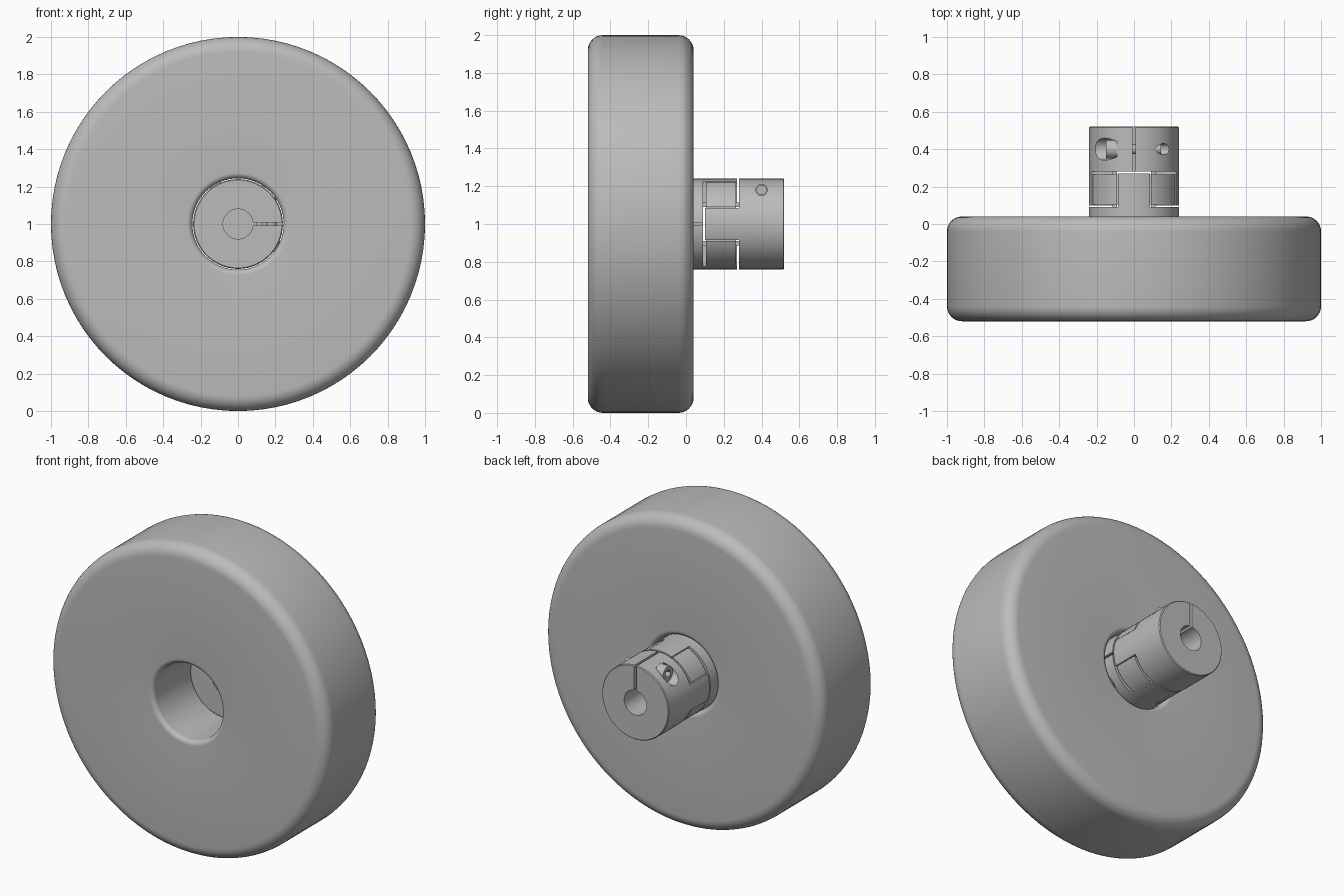
import bpy, bmesh
from math import pi, sin, cos
from mathutils import Matrix, Vector

if "Cube" in bpy.data.objects:
    bpy.data.objects.remove(bpy.data.objects["Cube"], do_unlink=True)

grey = bpy.data.materials.new("plain_grey")
grey.use_nodes = True
GREY = (0.5, 0.5, 0.5, 1)
grey.diffuse_color = GREY
grey.node_tree.nodes["Principled BSDF"].inputs["Base Color"].default_value = GREY


def lathe(name, profile, sides):
    """Closed (radius, y) profile turned around the y axis."""
    bm = bmesh.new()
    rings = []
    for i in range(sides):
        a = 2 * pi * i / sides
        rings.append([bm.verts.new((r * cos(a), y, r * sin(a))) for r, y in profile])
    n = len(profile)
    for i in range(sides):
        a, b = rings[i], rings[(i + 1) % sides]
        for j in range(n):
            k = (j + 1) % n
            bm.faces.new((a[j], a[k], b[k], b[j]))
    bmesh.ops.recalc_face_normals(bm, faces=bm.faces[:])
    mesh = bpy.data.meshes.new(name)
    bm.to_mesh(mesh)
    bm.free()
    ob = bpy.data.objects.new(name, mesh)
    bpy.context.collection.objects.link(ob)
    return ob


def box(name, low, high):
    low, high = Vector(low), Vector(high)
    bpy.ops.mesh.primitive_cube_add(size=1, location=(low + high) / 2)
    ob = bpy.context.object
    ob.name = name
    ob.scale = high - low
    return ob


def rod(name, radius, start, end, y=0, z=0, sides=32):
    """Cylinder along x."""
    bpy.ops.mesh.primitive_cylinder_add(vertices=sides, radius=radius, depth=end - start,
                                        location=((start + end) / 2, y, z), rotation=(0, pi / 2, 0))
    ob = bpy.context.object
    ob.name = name
    return ob


def combine(ob, tool, operation="DIFFERENCE"):
    mod = ob.modifiers.new("shape", "BOOLEAN")
    mod.object, mod.operation, mod.solver = tool, operation, "EXACT"
    bpy.context.view_layer.objects.active = ob
    bpy.ops.object.modifier_apply(modifier=mod.name)
    bpy.data.objects.remove(tool, do_unlink=True)


def finish(ob, matrix):
    bpy.context.view_layer.update()
    ob.data.transform(matrix @ ob.matrix_world)
    ob.matrix_world = Matrix()
    ob.data.materials.clear()
    ob.data.materials.append(grey)
    bpy.ops.object.select_all(action="DESELECT")
    ob.select_set(True)
    bpy.context.view_layer.objects.active = ob
    bpy.ops.object.shade_smooth_by_angle(angle=pi / 6)


def fillet(r, y, radius, start, steps=8):
    """Quarter round about centre (r, y), beginning at the given angle."""
    angles = [start + pi / 2 * i / steps for i in range(steps + 1)]
    return [(r + radius * cos(a), y + radius * sin(a)) for a in angles]


# Wheel with rounded rims and a rounded bore
FRONT, BACK, BORE, RIM, LIP = -0.52, 0.04, 0.244, 0.08, 0.03
outline = (fillet(1 - RIM, FRONT + RIM, RIM, -pi / 2) + fillet(1 - RIM, BACK - RIM, RIM, 0)
           + fillet(BORE + LIP, BACK - LIP, LIP, pi / 2) + fillet(BORE + LIP, FRONT + LIP, LIP, pi))
finish(lathe("wheel", outline, 96), Matrix.Translation((0, 0, 1)))

# Coupling is built around its own centre; the second half is the first one flipped over
R, FACE, END, TIP, JAW, BEV = 0.24, 0.095, 0.335, -0.085, 0.085, 0.005
centre = Matrix.Translation((0, 0.185, 1))
flipped = centre @ Matrix.Rotation(pi, 4, Vector((1, 0, 1)).normalized())
SCREW_Y, SCREW_Z = 0.215, 0.18

for label, place in (("back", centre), ("front", flipped)):
    # Clamp hub with two jaws, a slit and a stepped screw hole
    hub = lathe(label + "_hub", [(0.08, FACE), (0.13, FACE), (0.13, TIP), (R, TIP),
                                 (R, END - BEV), (R - BEV, END), (0.08, END)], 64)
    for s in (-1, 1):
        z0, z1 = sorted((s * JAW, s * 0.3))
        combine(hub, box("jaw_cutter", (-0.3, -0.2, z0), (0.3, FACE, z1)))
    combine(hub, box("slit_cutter", (-0.008, 0, 0.04), (0.008, 0.4, 0.3)))
    combine(hub, rod("screw_hole_cutter", 0.03, -0.3, 0.3, SCREW_Y, SCREW_Z))
    combine(hub, rod("head_hole_cutter", 0.059, -0.3, -0.09, SCREW_Y, SCREW_Z))
    finish(hub, place)

    # Clamp screw with a hex socket
    head = rod(label + "_screw_head", 0.05, -0.15, -0.09, SCREW_Y, SCREW_Z)
    combine(head, rod("socket_cutter", 0.027, -0.2, -0.115, SCREW_Y, SCREW_Z, 6))
    finish(head, place)
    finish(rod(label + "_screw_shank", 0.027, -0.1, 0.145, SCREW_Y, SCREW_Z), place)

# Cross-shaped insert: a core and four pads between the jaws
PAD, GAP, CORE = 0.08, 0.09, 0.1
bpy.ops.mesh.primitive_cylinder_add(vertices=64, radius=0.238, depth=2 * PAD, rotation=(pi / 2, 0, 0))
insert = bpy.context.object
insert.name = "coupling_insert"
for s in (-1, 1):
    a, b = sorted((s * CORE, s * 0.3))
    combine(insert, box("upright_cutter", (-GAP, -0.2, a), (GAP, 0.2, b)))
    combine(insert, box("side_cutter", (a, -0.2, -GAP), (b, 0.2, GAP)))
finish(insert, centre)

# Small spacer posts at the corners of the insert
for sx in (-1, 1):
    for sz in (-1, 1):
        p = Vector((sx * 0.103, 0, sz * 0.103))
        half = Vector((0.012, FACE, 0.012))
        finish(box("spacer_post", p - half, p + half), centre)
